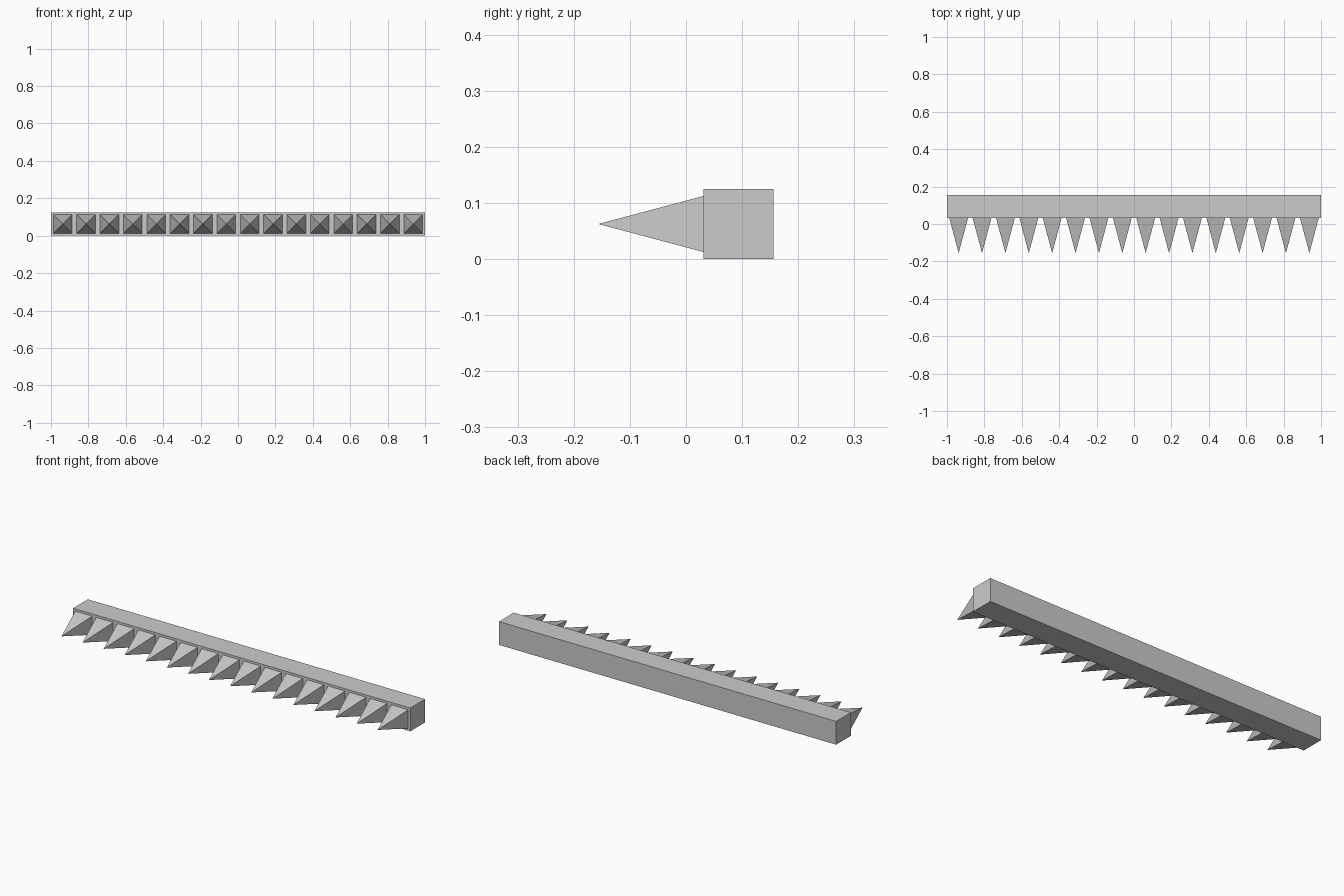
import bpy
import bmesh
from math import radians, sqrt
from mathutils import Matrix

if "Cube" in bpy.data.objects:
    bpy.data.objects.remove(bpy.data.objects["Cube"])

COUNT = 16
PITCH = 2.0 / COUNT        # one spike per square section of the bar
FACE_Y = 0.03125           # front face of the bar
TIP_Y = -0.15625
MID_Z = 0.0625


def make_object(name, bm):
    mesh = bpy.data.meshes.new(name)
    bm.to_mesh(mesh)
    bm.free()
    obj = bpy.data.objects.new(name, mesh)
    bpy.context.collection.objects.link(obj)
    return obj


# Square backing bar
bm = bmesh.new()
bmesh.ops.create_cube(bm, size=1, matrix=Matrix.Translation((0, FACE_Y + 0.0625, MID_Z))
                      @ Matrix.Diagonal((2, 0.125, 0.125, 1)))
make_object("backing_bar", bm)

# Row of four-sided spikes pointing forward
spike_length = FACE_Y - TIP_Y
turn = Matrix.Rotation(radians(90), 4, 'X') @ Matrix.Rotation(radians(45), 4, 'Z')
for i in range(COUNT):
    bm = bmesh.new()
    bmesh.ops.create_cone(bm, cap_ends=True, segments=4, radius1=0.05 * sqrt(2),
                          radius2=0, depth=spike_length, matrix=turn)
    bmesh.ops.remove_doubles(bm, verts=bm.verts, dist=1e-5)
    spike = make_object(f"spike_{i + 1}", bm)
    spike.location = (-1 + PITCH * (i + 0.5), (FACE_Y + TIP_Y) / 2, MID_Z)
